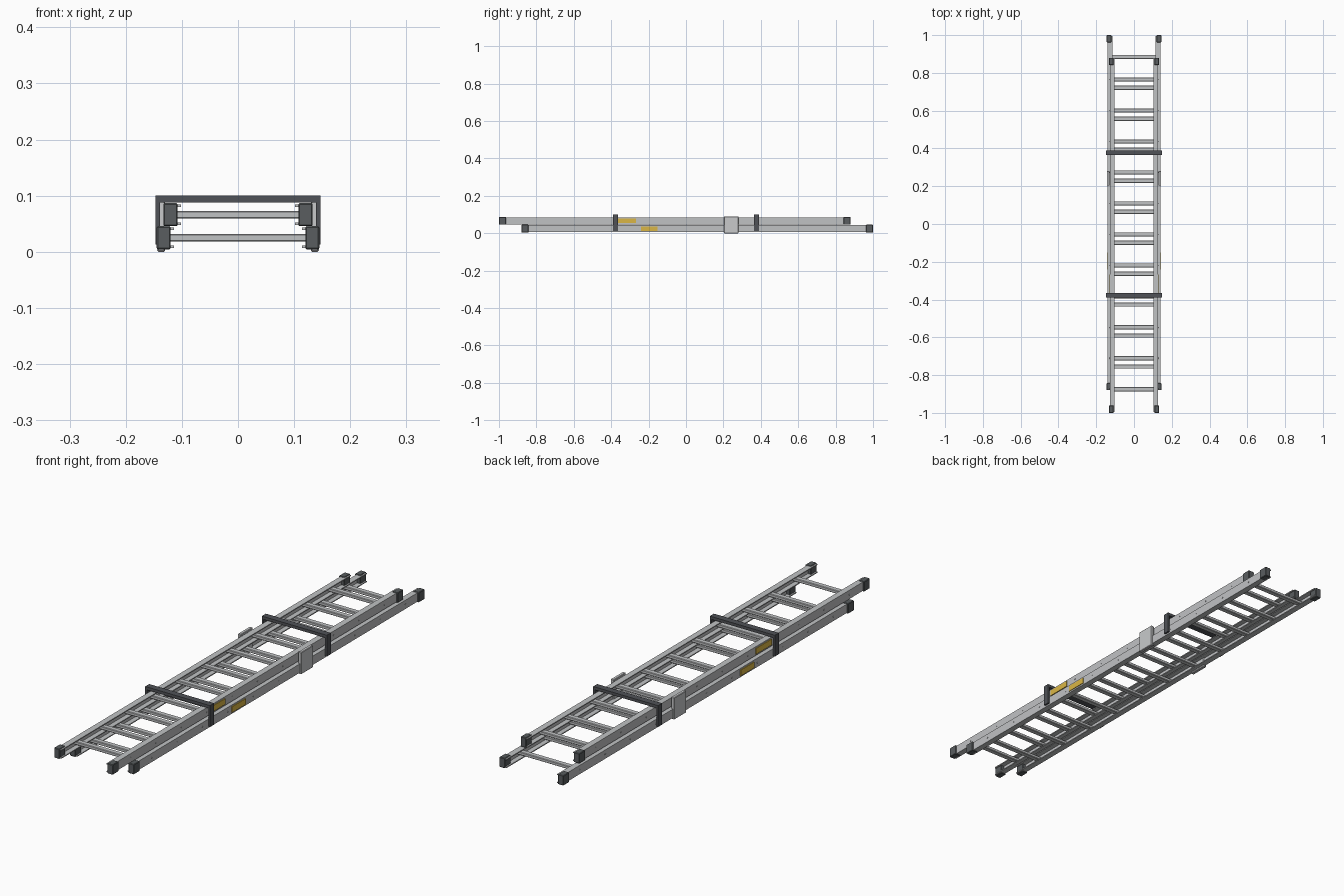
import bpy
import bmesh
from mathutils import Matrix, Vector

old = bpy.data.objects.get("Cube")
if old:
    bpy.data.objects.remove(old, do_unlink=True)


def make_material(name, colour):
    mat = bpy.data.materials.new(name)
    mat.use_nodes = True
    mat.diffuse_color = (*colour, 1)
    mat.node_tree.nodes["Principled BSDF"].inputs["Base Color"].default_value = (*colour, 1)
    return mat


aluminium = make_material("aluminium", (0.53, 0.54, 0.55))
bright_metal = make_material("bright metal", (0.58, 0.59, 0.60))
rubber = make_material("dark rubber", (0.10, 0.11, 0.115))
strap_grey = make_material("strap grey", (0.08, 0.085, 0.095))
label_yellow = make_material("label yellow", (0.70, 0.47, 0.06))


def finish(name, bm, mat):
    bmesh.ops.recalc_face_normals(bm, faces=bm.faces)
    mesh = bpy.data.meshes.new(name)
    bm.to_mesh(mesh)
    bm.free()
    mesh.materials.append(mat)
    obj = bpy.data.objects.new(name, mesh)
    bpy.context.collection.objects.link(obj)
    return obj


def box(name, x, y, z, mat, bevel=0):
    """Box from its x, y and z ranges."""
    lo, hi = (Vector(p) for p in zip(x, y, z))
    bm = bmesh.new()
    bmesh.ops.create_cube(bm, size=1)
    bmesh.ops.scale(bm, vec=hi - lo, verts=bm.verts)
    bmesh.ops.translate(bm, vec=(lo + hi) / 2, verts=bm.verts)
    if bevel:
        bmesh.ops.bevel(bm, geom=bm.edges[:], offset=bevel, segments=1, affect='EDGES')
    return finish(name, bm, mat)


def extrude_profile(name, points, y0, y1, mat):
    """Outline in x and z, swept along y."""
    bm = bmesh.new()
    face = bm.faces.new([bm.verts.new((x, y0, z)) for x, z in points])
    result = bmesh.ops.extrude_face_region(bm, geom=[face])
    verts = [v for v in result["geom"] if isinstance(v, bmesh.types.BMVert)]
    bmesh.ops.translate(bm, vec=(0, y1 - y0, 0), verts=verts)
    return finish(name, bm, mat)


def side_range(side, inner, outer):
    return sorted((side * inner, side * outer))


def ladder_section(name, centre, rung_centre, outer, mid_z, label_y):
    inner = outer - 0.025
    web, flange, half = 0.005, 0.004, 0.018
    start, end = centre - 0.94, centre + 0.94
    rungs = [rung_centre + 0.164 * (i - 5) for i in range(11)]

    for side, word in ((1, "left"), (-1, "right")):
        # Channel rail, open towards the rungs
        outline = [(outer, -half), (outer, half), (inner, half), (inner, half - flange),
                   (outer - web, half - flange), (outer - web, flange - half),
                   (inner, flange - half), (inner, -half)]
        extrude_profile(f"{name}_rail_{word}", [(side * x, mid_z + z) for x, z in outline],
                        start + 0.004, end - 0.004, aluminium)

        # End caps
        for place, y in (("front", (start, start + 0.038)), ("back", (end - 0.038, end))):
            box(f"{name}_cap_{place}_{word}", side_range(side, outer - 0.019, outer + 0.006),
                y, (mid_z - 0.0205, mid_z + 0.0205), rubber, 0.002)

        # Warning label
        box(f"{name}_label_{word}", side_range(side, outer - 0.001, outer + 0.003),
            label_y, (mid_z - 0.012, mid_z + 0.012), label_yellow)

        # Rivets at the rung ends
        bm = bmesh.new()
        for y in rungs:
            place = Matrix.Translation((side * outer, y, mid_z)) @ Matrix.Rotation(1.5708, 4, 'Y')
            bmesh.ops.create_cone(bm, cap_ends=True, segments=8, radius1=0.003,
                                  radius2=0.003, depth=0.003, matrix=place)
        finish(f"{name}_rivets_{word}", bm, aluminium)

    # Rungs
    reach = outer - web + 0.001
    for i, y in enumerate(rungs):
        box(f"{name}_rung_{i + 1}", (-reach, reach), (y - 0.011, y + 0.011),
            (mid_z - 0.0065, mid_z + 0.0065), aluminium, 0.002)


ladder_section("lower", 0.06, 0.065, 0.139, 0.025, (-0.24, -0.152))
ladder_section("upper", -0.06, -0.055, 0.127, 0.066, (-0.37, -0.268))

# Straps over both sections
for name, y in (("front", -0.377), ("back", 0.377)):
    half_outline = [(0.147, 0.1), (0.147, 0.013), (0.139, 0.013), (0.139, 0.088)]
    outline = half_outline + [(-x, z) for x, z in reversed(half_outline)]
    extrude_profile(f"strap_{name}", outline, y - 0.013, y + 0.013, strap_grey)

# Guide brackets joining the sections
for side, word in ((1, "left"), (-1, "right")):
    box(f"guide_bracket_{word}", side_range(side, 0.130, 0.144),
        (0.203, 0.281), (0, 0.09), bright_metal, 0.002)
